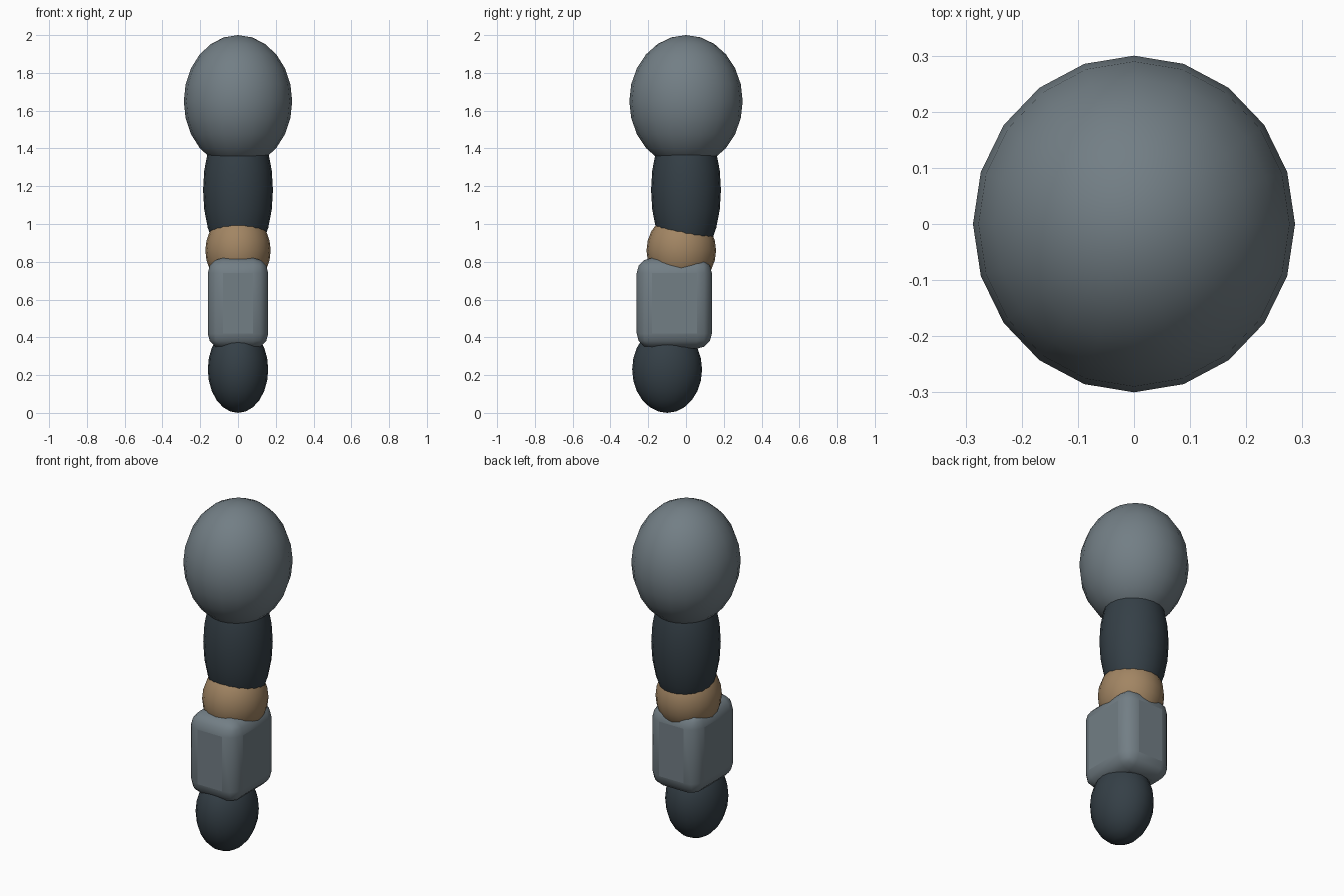
import bpy
from math import radians

if "Cube" in bpy.data.objects:
    bpy.data.objects.remove(bpy.data.objects["Cube"])


def colour(name, rgb):
    mat = bpy.data.materials.new(name)
    mat.diffuse_color = (*rgb, 1)
    mat.use_nodes = True
    mat.node_tree.nodes["Principled BSDF"].inputs["Base Color"].default_value = mat.diffuse_color
    return mat


slate = colour("slate", (0.17, 0.21, 0.235))
dark = colour("dark", (0.035, 0.05, 0.062))
tan = colour("tan", (0.36, 0.235, 0.125))


def finish(name, scale, mat):
    obj = bpy.context.object
    obj.name = name
    obj.scale = scale
    bpy.ops.object.transform_apply(location=False, rotation=False, scale=True)
    obj.data.materials.append(mat)
    return obj


def ellipsoid(name, y, z, radii, mat):
    bpy.ops.mesh.primitive_uv_sphere_add(segments=20, ring_count=12, radius=1, location=(0, y, z))
    finish(name, radii, mat)
    bpy.ops.object.shade_smooth()


# Shoulder, upper arm, elbow and hand
ellipsoid("shoulder", 0, 1.65, (0.287, 0.30, 0.35), slate)
ellipsoid("upper_arm", 0, 1.18, (0.185, 0.185, 0.40), dark)
ellipsoid("elbow", -0.025, 0.86, (0.173, 0.184, 0.20), tan)
ellipsoid("hand", -0.10, 0.23, (0.16, 0.185, 0.23), dark)

# Forearm: rounded box
bpy.ops.mesh.primitive_cube_add(size=1, location=(0, -0.062, 0.58))
forearm = finish("forearm", (0.32, 0.398, 0.48), slate)
bevel = forearm.modifiers.new("rounding", "BEVEL")
bevel.width = 0.08
bevel.segments = 3
bpy.ops.object.shade_smooth_by_angle(angle=radians(40))
